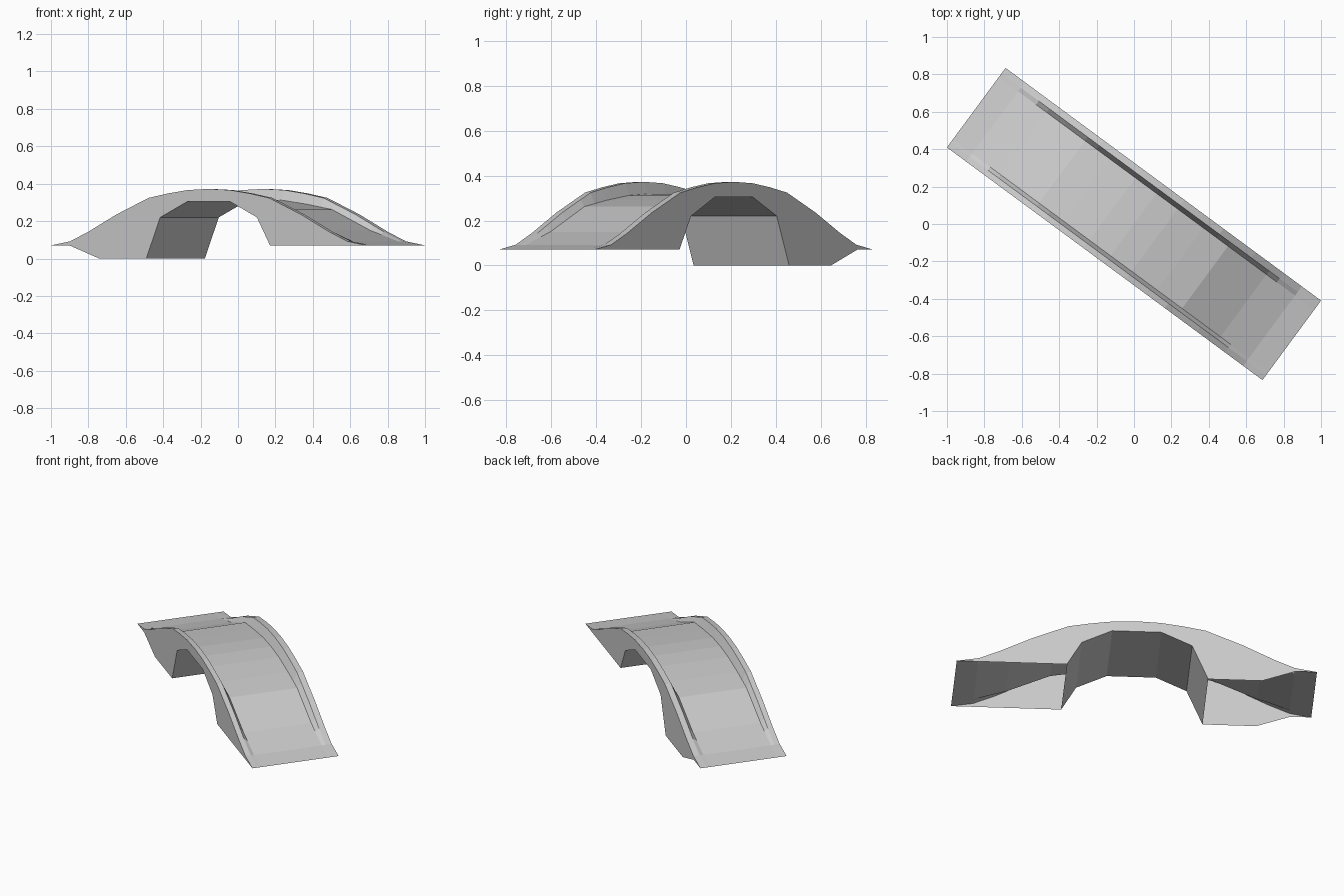
import bpy, bmesh, math

if "Cube" in bpy.data.objects:
    bpy.data.objects.remove(bpy.data.objects["Cube"])

ANGLE = math.radians(-36.4)   # bridge runs diagonally across the grid
W, L = 0.264, 1.048           # half width, half length


def lerp(profile, s):
    s = abs(s)
    for (a, za), (b, zb) in zip(profile, profile[1:]):
        if s <= b:
            return za + (zb - za) * (s - a) / (b - a)
    return profile[-1][1]


def make(name, verts, faces, flip=False):
    mesh = bpy.data.meshes.new(name)
    mesh.from_pydata(verts, [], faces)
    bm = bmesh.new()
    bm.from_mesh(mesh)
    if flip:
        bmesh.ops.reverse_faces(bm, faces=bm.faces)
    bm.to_mesh(mesh)
    bm.free()
    ob = bpy.data.objects.new(name, mesh)
    ob.rotation_euler.z = ANGLE
    bpy.context.collection.objects.link(ob)
    return ob


def loft(name, sections, flip=False):
    n = len(sections[0])
    verts = [p for sec in sections for p in sec]
    faces = [(i * n + j, (i + 1) * n + j, (i + 1) * n + j + 1, i * n + j + 1)
             for i in range(len(sections) - 1) for j in range(n - 1)]
    return make(name, verts, faces, flip)


# Half profiles (distance from middle, height)
parapet = [(0, .372), (.14, .366), (.27, .348), (.40, .324), (.614, .235),
           (.80, .143), (.92, .092), (L, .07)]
road = [(0, .318), (.14, .312), (.31, .29), (.475, .262), (.73, .15),
        (.92, .09), (L, .07)]

half = sorted({s for s, _ in parapet + road})
stations = [-s for s in reversed(half[1:])] + half

# Roadway with a raised parapet along each edge
sections = []
for s in stations:
    t, d = lerp(parapet, s), lerp(road, s)
    sections.append([(s, -W, t), (s, -.232, t), (s, -.211, d),
                     (s, .203, d), (s, .227, t), (s, W, t)])
loft("roadway", sections)

# Arch opening, continued by the uneven pier feet
arch = [(-.415, 0), (-.322, .22), (-.143, .304), (.143, .304), (.32, .22), (.407, .07)]
loft("arch_underside", [[(s, -W, z), (s, W, z)] for s, z in arch], True)

# Side walls: outer curve above, feet and arch below
outline = [(-.925, .07), (-.728, 0)] + arch
outline += [(s, lerp(parapet, s)) for s in reversed(stations)]
for name, y, flip in (("front_wall", -W, False), ("back_wall", W, True)):
    make(name, [(s, y, z) for s, z in outline], [tuple(range(len(outline)))], flip)
